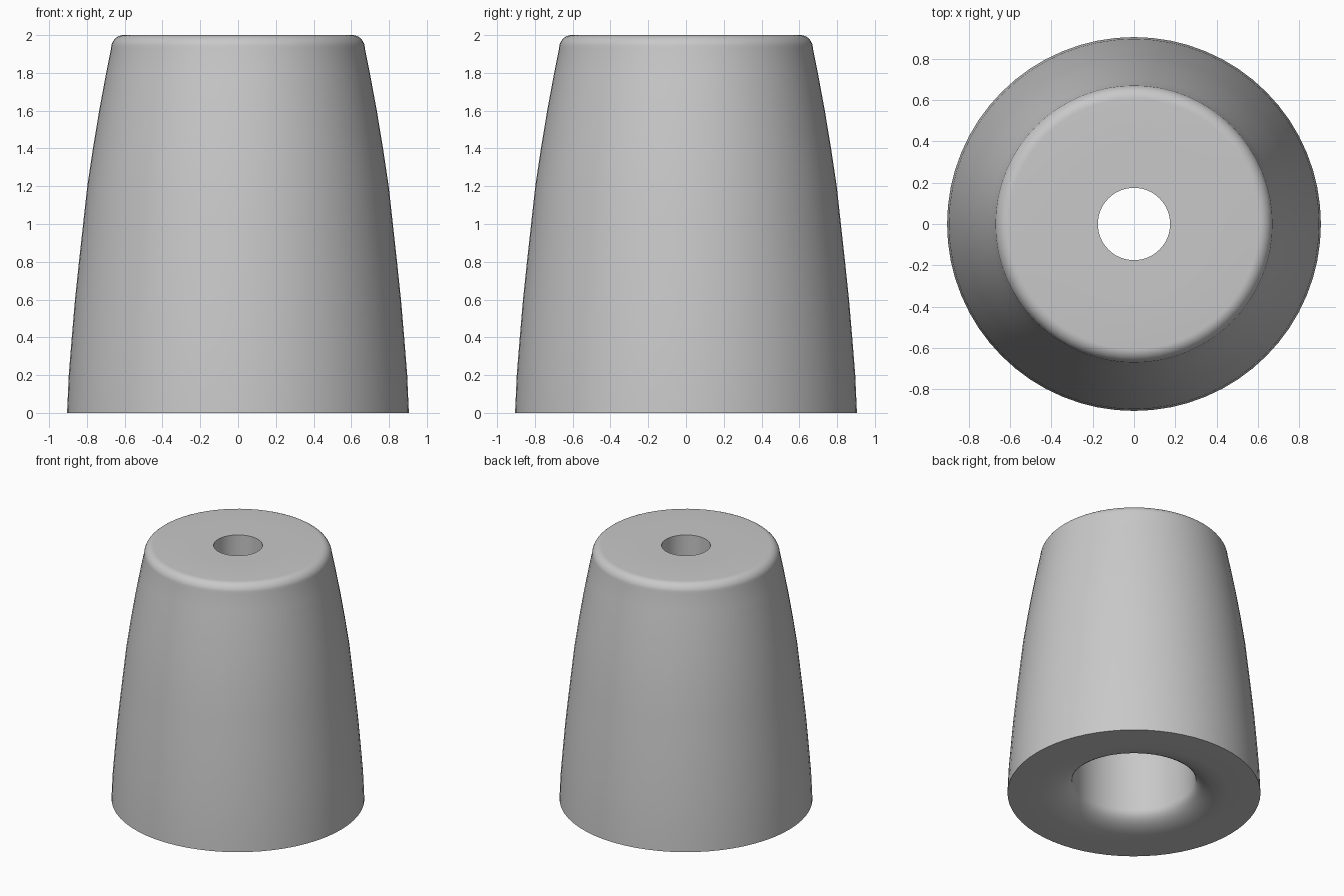
import bpy
import bmesh
import math

SEGMENTS = 64

old = bpy.data.objects.get("Cube")
if old:
    bpy.data.objects.remove(old, do_unlink=True)

grey = bpy.data.materials.new("plain_grey")
grey.use_nodes = True
colour = (0.58, 0.58, 0.58, 1.0)
grey.diffuse_color = colour
grey.node_tree.nodes["Principled BSDF"].inputs["Base Color"].default_value = colour


def revolve(name, profile):
    """Spin a closed (radius, height) outline around the z axis."""
    bm = bmesh.new()
    verts = [bm.verts.new((r, 0, z)) for r, z in profile]
    edges = [bm.edges.new((a, b)) for a, b in zip(verts, verts[1:] + verts[:1])]
    bmesh.ops.spin(bm, geom=verts + edges, axis=(0, 0, 1), cent=(0, 0, 0),
                   angle=math.tau, steps=SEGMENTS)
    bmesh.ops.remove_doubles(bm, verts=bm.verts, dist=0.0001)
    bmesh.ops.recalc_face_normals(bm, faces=bm.faces)
    mesh = bpy.data.meshes.new(name)
    bm.to_mesh(mesh)
    bm.free()
    mesh.materials.append(grey)
    obj = bpy.data.objects.new(name, mesh)
    bpy.context.collection.objects.link(obj)
    bpy.ops.object.select_all(action="DESELECT")
    obj.select_set(True)
    bpy.context.view_layer.objects.active = obj
    bpy.ops.object.shade_smooth_by_angle(angle=math.radians(35))
    return obj


def arc(cx, cz, rx, rz, start, end, steps=8):
    """Points on an elliptical arc, angles in degrees."""
    angles = [math.radians(start + (end - start) * i / steps) for i in range(steps + 1)]
    return [(cx + rx * math.cos(a), cz + rz * math.sin(a)) for a in angles]


# Body: bowed taper, rounded top rim, wide bore with a flared mouth
side = [(0.905, 0), (0.896, 0.2), (0.88, 0.4), (0.863, 0.6), (0.842, 0.8), (0.82, 1.0),
        (0.798, 1.2), (0.768, 1.4), (0.735, 1.6), (0.698, 1.8), (0.672, 1.93)]
rim = arc(0.605, 1.93, 0.067, 0.07, 12, 90)
mouth = arc(0.68, 0.12, 0.24, 0.12, 180, 270)
revolve("body", side + rim + [(0.355, 2), (0.355, 1.3), (0.44, 1.3)] + mouth)

# Insert: flush bushing with the narrow through hole
revolve("top_bushing", [(0.175, 1.3), (0.355, 1.3), (0.355, 2), (0.175, 2)])
